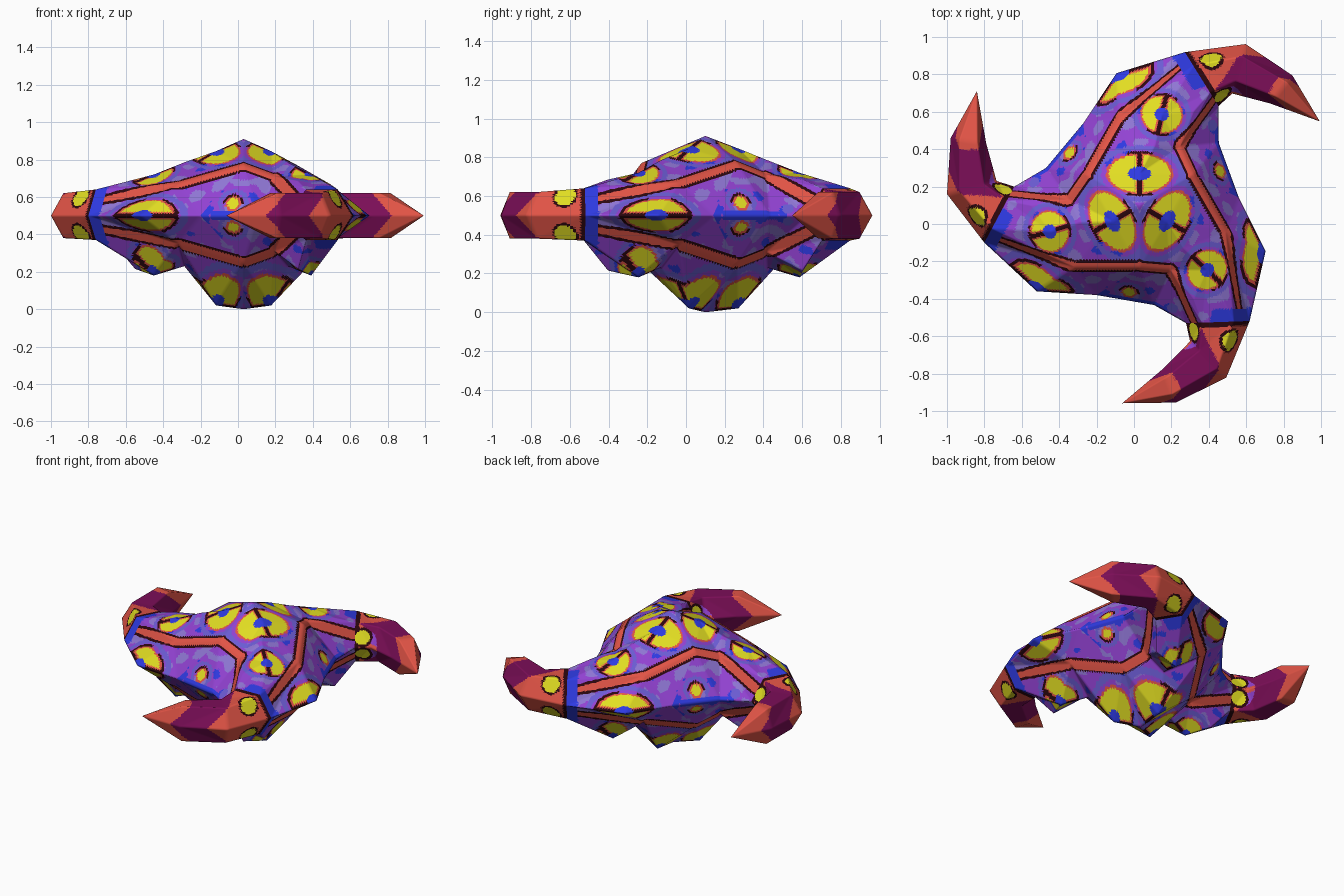
import bpy, bmesh, math
from mathutils import Vector, Matrix, noise

if "Cube" in bpy.data.objects:
    bpy.data.objects.remove(bpy.data.objects["Cube"])

CENTER = Vector((0.03, 0.10, 0))
MID = 0.5


def lin(c):
    return tuple((v / 255 / 12.92) if v < 11 else ((v / 255 + 0.055) / 1.055) ** 2.4 for v in c) + (1,)


COLORS = [("purple_skin", (146, 66, 210)), ("lilac_blotch", (143, 118, 212)),
          ("violet_halo", (108, 92, 212)), ("blue_patch", (46, 58, 226)),
          ("yellow_spot", (226, 222, 34)), ("coral_red", (226, 84, 70)),
          ("dark_maroon", (44, 6, 14)), ("plum_band", (124, 14, 88))]
MATS = []
for name, rgb in COLORS:
    m = bpy.data.materials.new(name)
    m.diffuse_color = lin(rgb)
    m.use_nodes = True
    m.node_tree.nodes["Principled BSDF"].inputs["Base Color"].default_value = m.diffuse_color
    MATS.append(m)
PURPLE, LILAC, HALO, BLUE, YELLOW, CORAL, DARK, PLUM = range(8)


def turn(v, k):
    return Matrix.Rotation(math.radians(120 * k), 3, 'Z') @ Vector(v)


# One third of the body, relative to the centre: x, y, upper z, lower z
P = {'A': (0, 0, .91, 0), 'T': (-.147, -.085, .845, .02), 'G': (-.286, .165, .77, .25),
     'V': (-.317, -.09, .785, .23), 'R': (-.38, .03, .71, .31), 'S': (-.48, -.14, .72, .18),
     'F': (-.58, 0, .685, .215), 'Q': (-.35, -.33, .67, .35),
     'K': (-.79, -.125, .64, .37), 'J': (-.71, .025, .64, .37),
     '0': (-.55, -.46, .5, .5), '1': (-.83, -.20, .5, .5), '2': (-.67, .10, .5, .5),
     '3': (-.50, .20, .5, .5), '4': (-.30, .44, .5, .5)}


def pt(n, low):
    if n in 'HW':                       # neighbours from the next third
        return turn(pt({'H': 'G', 'W': '4'}[n], low), 1)
    x, y, a, b = P[n]
    return Vector((x, y, b if low else a))


TRIS = ("ATG AHT TGR TRV VRS VSQ TVQ TQH RSF RFJ SFJ SJK SKQ "
        "QK1 Q10 Q0W HQW RJ2 R23 GR3 G34").split()

# Spots: centre, lobe axis, radius along it, radius across, side (0 = any), is an eye
spots, lines = [], []
UP = Vector((0, 0, 1))
for k in range(3):
    for low in (0, 1):
        side = -1 if low else 1
        for n, a, b in (('T', .165, .10), ('S', .105, .095)):
            c = pt(n, low)
            spots.append((turn(c, k), turn(Vector((-c.y, c.x, 0)).normalized(), k), a, b, side, True))
        spots.append((turn((-.41, .31, MID + .11 * side), k), UP, .08, .068, 0, False))
        spots.append((turn((-.58, .15, MID + .085 * side), k), UP, .05, .04, 0, False))
        path = [pt('K', low) + Vector((-.02, -.06, .05 if low else -.05)), pt('Q', low), pt('H', low)]
        path2 = [pt('G', low), pt('R', low), Vector((-.68, .07, .42 if low else .58))]
        for q in (path, path2):
            lines += [(turn(q[i], k), turn(q[i + 1], k)) for i in range(2)]
    spots.append((turn((-.55, -.45, MID), k), UP, .10, .17, 0, True))

NECK = Vector((-.83, -.20, 0))
NECK_N = Vector((-.88, .47, 0))


def seg_dist(p, a, b):
    d = b - a
    t = max(0, min(1, (p - a).dot(d) / d.length_squared))
    return (p - a - d * t).length


def paint_body(p):
    best = (9, 0, 1, True)
    for c, ax, ra, rb, side, eye in spots:
        v = p - c
        if side:                        # upper and lower eyes are seen in plan
            if (p.z - MID) * side < 0.05:
                continue
            v.z = 0
        a = abs(v.dot(ax))
        d = v.length
        e = math.hypot(a / ra, math.sqrt(max(0, d * d - a * a)) / rb)
        if e < best[0]:
            best = (e, a, d, eye)
    e, a, d, eye = best
    if eye:
        if e < .36:
            return BLUE
        if e < 1.12 and a < .012:
            return DARK
        if e < 1 and a < .02:
            return CORAL
    if e < 1.0:
        return YELLOW
    if e < 1.09:
        return CORAL
    if e < 1.2 and a < .55 * d:
        return DARK
    s = (p - NECK).dot(NECK_N)
    if s > -.07 and (p - Vector((-.79, -.13, p.z))).length < .13:
        return BLUE
    if abs(p.z - MID) < .022 and (p - Vector((-.43, .28, p.z))).length < .15:
        return BLUE
    w = min(seg_dist(p, *l) for l in lines)
    if w < .028:
        return CORAL
    if w < .042:
        return DARK
    if 1.25 < e < 1.5:
        return HALO
    n = noise.noise(p * 11)
    if n > .22:
        return LILAC
    if n < -.42:
        return BLUE
    return PURPLE


def paint_horn(p):
    s = (p - NECK).dot(NECK_N)
    h = abs(p.z - MID)
    for c, r in (((-.72, .11, .07), .055), ((-.87, -.06, .10), .055)):
        d = (Vector((p.x, p.y, h)) - Vector(c)).length
        if d < r:
            return YELLOW
        if d < r + .014:
            return DARK
    if s < .025:
        return DARK
    k = p.y + 1.1 * h
    if .13 < k < .2 and .02 < h < .09 and p.x > -.9:
        return PURPLE
    return PLUM if .19 < k < .43 else CORAL


def finish(name, bm, cuts, rule):
    """Cut faces finely, colour them by rule, then repeat around the centre."""
    bmesh.ops.remove_doubles(bm, verts=bm.verts, dist=1e-4)
    bmesh.ops.triangulate(bm, faces=bm.faces)
    bmesh.ops.subdivide_edges(bm, edges=bm.edges[:], cuts=cuts, use_grid_fill=True)
    for f in bm.faces:
        f.material_index = rule(f.calc_center_median())
    base = bm.verts[:] + bm.edges[:] + bm.faces[:]
    for k in (1, 2):
        dup = bmesh.ops.duplicate(bm, geom=base)["geom"]
        vs = [v for v in dup if isinstance(v, bmesh.types.BMVert)]
        bmesh.ops.rotate(bm, verts=vs, matrix=Matrix.Rotation(math.radians(120 * k), 3, 'Z'))
    bmesh.ops.remove_doubles(bm, verts=bm.verts, dist=1e-4)
    bmesh.ops.recalc_face_normals(bm, faces=bm.faces)
    for f in bm.faces:
        f.smooth = True
    me = bpy.data.meshes.new(name)
    bm.to_mesh(me)
    bm.free()
    for m in MATS:
        me.materials.append(m)
    ob = bpy.data.objects.new(name, me)
    ob.location = CENTER
    bpy.context.collection.objects.link(ob)


# Body: three lobes with a keel and feet underneath
bm = bmesh.new()
for low in (0, 1):
    for t in TRIS:
        bm.faces.new([bm.verts.new(pt(n, low)) for n in t])
finish("body", bm, 21, paint_body)

# Horns: six-sided sections from the neck to a point
SECTIONS = [((-.83, -.20), (-.67, .10), .14, -.13), ((-1.03, .06), (-.765, .13), .12, -.12),
            ((-1.01, .36), (-.82, .33), .12, -.12)]
bm = bmesh.new()
rings = []
for o, i, hi, lo in SECTIONS:
    o, i = Vector((*o, MID)), Vector((*i, MID))
    ring = [o] + [o.lerp(i, f) + Vector((0, 0, hi)) for f in (.25, .75)] + [i]
    ring += [o.lerp(i, f) + Vector((0, 0, lo)) for f in (.75, .25)]
    rings.append([bm.verts.new(v) for v in ring])
tip = bm.verts.new((-.87, .61, MID))
for j in range(6):
    n = (j + 1) % 6
    for a, b in zip(rings, rings[1:]):
        bm.faces.new((a[j], a[n], b[n], b[j]))
    bm.faces.new((rings[-1][j], rings[-1][n], tip))
finish("horns", bm, 15, paint_horn)
